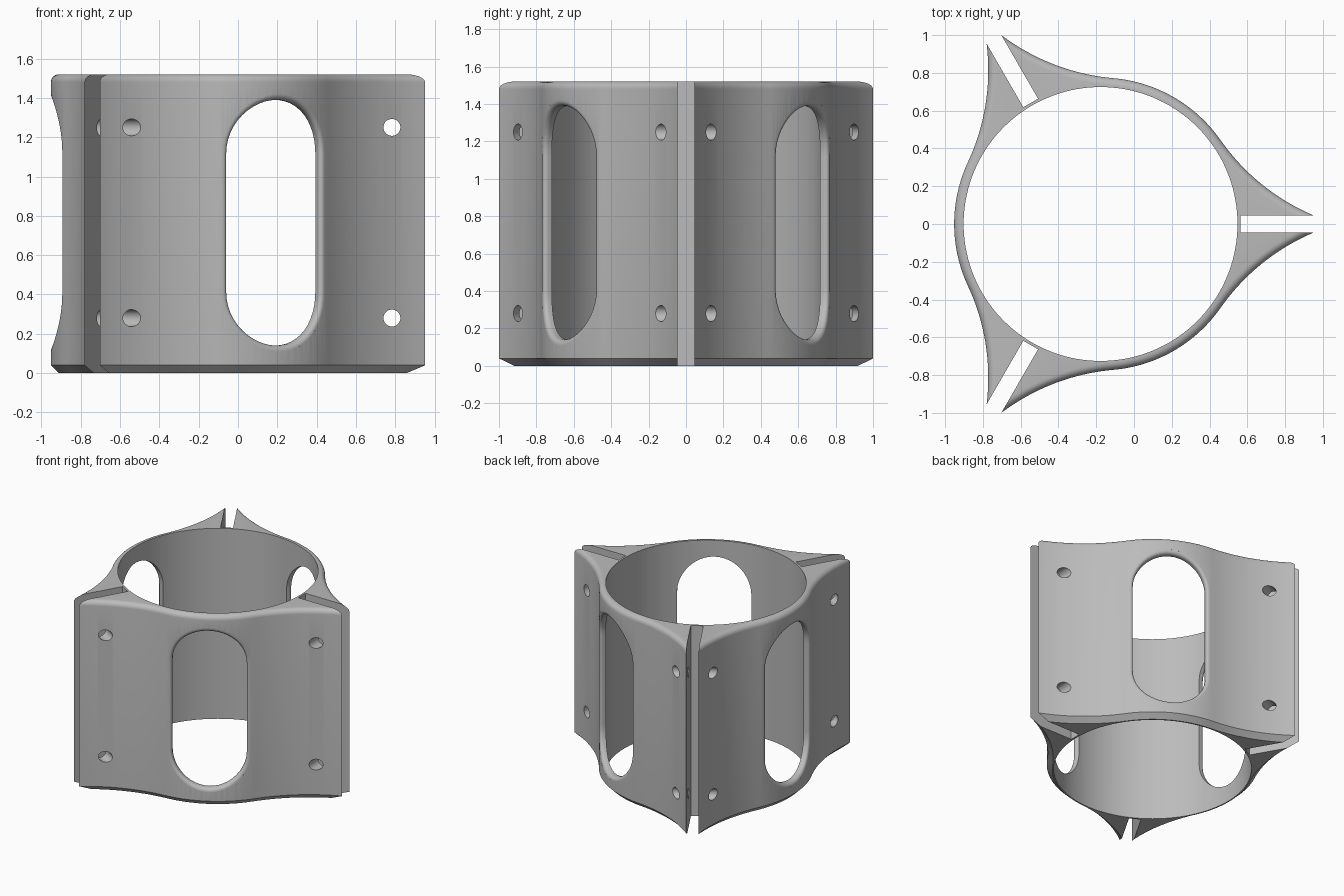
import bpy, bmesh, math
from mathutils import Matrix, Vector

cube = bpy.data.objects.get("Cube")
if cube:
    bpy.data.objects.remove(cube, do_unlink=True)

HEIGHT = 1.52
BORE, OUTER = 0.725, 0.775          # ring radii
TIP = Vector((1.1287, 0.045))       # corner of a fin beside its slit
CENTRE_X = -0.177
BLEND = math.radians(35)            # where ring turns into fin

grey = bpy.data.materials.new("satin_grey")
grey.use_nodes = True
grey.diffuse_color = (0.5, 0.5, 0.5, 1)
grey.node_tree.nodes["Principled BSDF"].inputs["Base Color"].default_value = (0.5, 0.5, 0.5, 1)

# Concave fin arc, tangent to the ring and passing through the tip
blend_dir = Vector((math.cos(BLEND), math.sin(BLEND)))
p = TIP.dot(blend_dir)
FLANK = (TIP.length_squared + OUTER**2 - 2 * OUTER * p) / (2 * (p - OUTER))
flank_c = blend_dir * (OUTER + FLANK)


def rotated(v, a):
    return Vector((v.x * math.cos(a) - v.y * math.sin(a),
                   v.x * math.sin(a) + v.y * math.cos(a)))


def outline(inset):
    """Three-finned outline moved inwards by inset."""
    r = FLANK + inset
    end = -math.pi / 2 - math.acos((flank_c.y - 0.03) / r)
    start = BLEND - math.pi
    # acos gives the swing away from straight down, towards -x
    half = []
    for i in range(25):
        a = end + (start - end) * i / 24
        half.append(flank_c + r * Vector((math.cos(a), math.sin(a))))
    for i in range(1, 17):
        a = BLEND + (math.pi / 3 - BLEND) * i / 16
        half.append((OUTER - inset) * Vector((math.cos(a), math.sin(a))))
    third = math.tau / 3
    mirror = [rotated(Vector((v.x, -v.y)), third) for v in reversed(half[:-1])]
    return [rotated(v, k * third) for k in range(3) for v in half + mirror]


def loft(name, rings):
    """Closed solid through rings with equal point counts."""
    bm = bmesh.new()
    loops = [[bm.verts.new(v) for v in ring] for ring in rings]
    n = len(loops[0])
    for lo, hi in zip(loops, loops[1:]):
        for i in range(n):
            j = (i + 1) % n
            bm.faces.new((lo[i], lo[j], hi[j], hi[i]))
    caps = [bm.faces.new(loops[0][::-1]), bm.faces.new(loops[-1])]
    bmesh.ops.triangulate(bm, faces=caps)
    bmesh.ops.recalc_face_normals(bm, faces=bm.faces)
    return finish(name, bm)


def finish(name, bm):
    mesh = bpy.data.meshes.new(name)
    bm.to_mesh(mesh)
    bm.free()
    mesh.materials.append(grey)
    ob = bpy.data.objects.new(name, mesh)
    bpy.context.collection.objects.link(ob)
    return ob


def cylinder(name, radius, depth, segments, matrix):
    bm = bmesh.new()
    bmesh.ops.create_cone(bm, cap_ends=True, segments=segments, radius1=radius,
                          radius2=radius, depth=depth, matrix=matrix)
    return finish(name, bm)


def window_cutter(name):
    """Upright stadium with a flared mouth that follows the ring surface."""
    half_w, half_straight, f, mid = 0.27, 0.355, 0.03, 0.765
    steps = [(0.5, 0), (OUTER - f, 0)]
    for i in range(1, 7):
        a = math.pi / 2 * i / 6
        steps.append((OUTER - f + f * math.sin(a), f * (1 - math.cos(a))))
    steps.append((0.9, f))
    rings = []
    for radius, grow in steps:
        ring = []
        for side in (1, -1):
            for i in range(25):
                a = math.pi * i / 24
                u = side * (half_w + grow) * math.cos(a)
                w = side * (half_straight + (half_w + grow) * math.sin(a))
                ring.append((math.sqrt(radius**2 - u**2), u, mid + w))
        rings.append(ring)
    return loft(name, rings)


# Clamp body: bottom chamfer, straight wall, rounded top edge
ROUND = 0.04
levels = [(0, 0.04), (0.04, 0)]
for i in range(7):
    a = math.pi / 2 * i / 6
    levels.append((HEIGHT - ROUND + ROUND * math.sin(a), ROUND * (1 - math.cos(a))))
body = loft("clamp_body", [[(v.x, v.y, z) for v in outline(d)] for z, d in levels])

# Cutters: bore, then slit, bolt holes and window for each third
cutters = [cylinder("bore_cutter", BORE, 4, 144, Matrix.Identity(4))]
for k in range(3):
    turn = Matrix.Rotation(k * math.tau / 3, 4, 'Z')
    bm = bmesh.new()
    bmesh.ops.create_cube(bm, size=1, matrix=turn @ Matrix.Translation((1.24, 0, 0.7))
                          @ Matrix.Diagonal((1, 0.09, 4, 1)))
    cutters.append(finish("slit_cutter", bm))
    for z in (0.28, 1.25):
        cutters.append(cylinder("bolt_cutter", 0.043, 0.8, 32,
                                turn @ Matrix.Translation((0.96, 0, z))
                                @ Matrix.Rotation(math.pi / 2, 4, 'X')))
    window = window_cutter("window_cutter")
    window.data.transform(Matrix.Rotation(math.pi / 3 + k * math.tau / 3, 4, 'Z'))
    cutters.append(window)

bpy.ops.object.select_all(action='DESELECT')
bpy.context.view_layer.objects.active = body
body.select_set(True)
for cutter in cutters:
    cutter.hide_render = True
    mod = body.modifiers.new("cut", 'BOOLEAN')
    mod.operation = 'DIFFERENCE'
    mod.solver = 'EXACT'
    mod.object = cutter
    bpy.ops.object.modifier_apply(modifier=mod.name)
    bpy.data.objects.remove(cutter, do_unlink=True)

body.data.transform(Matrix.Translation((CENTRE_X, 0, 0)))
bpy.ops.object.shade_smooth_by_angle(angle=math.radians(30))
